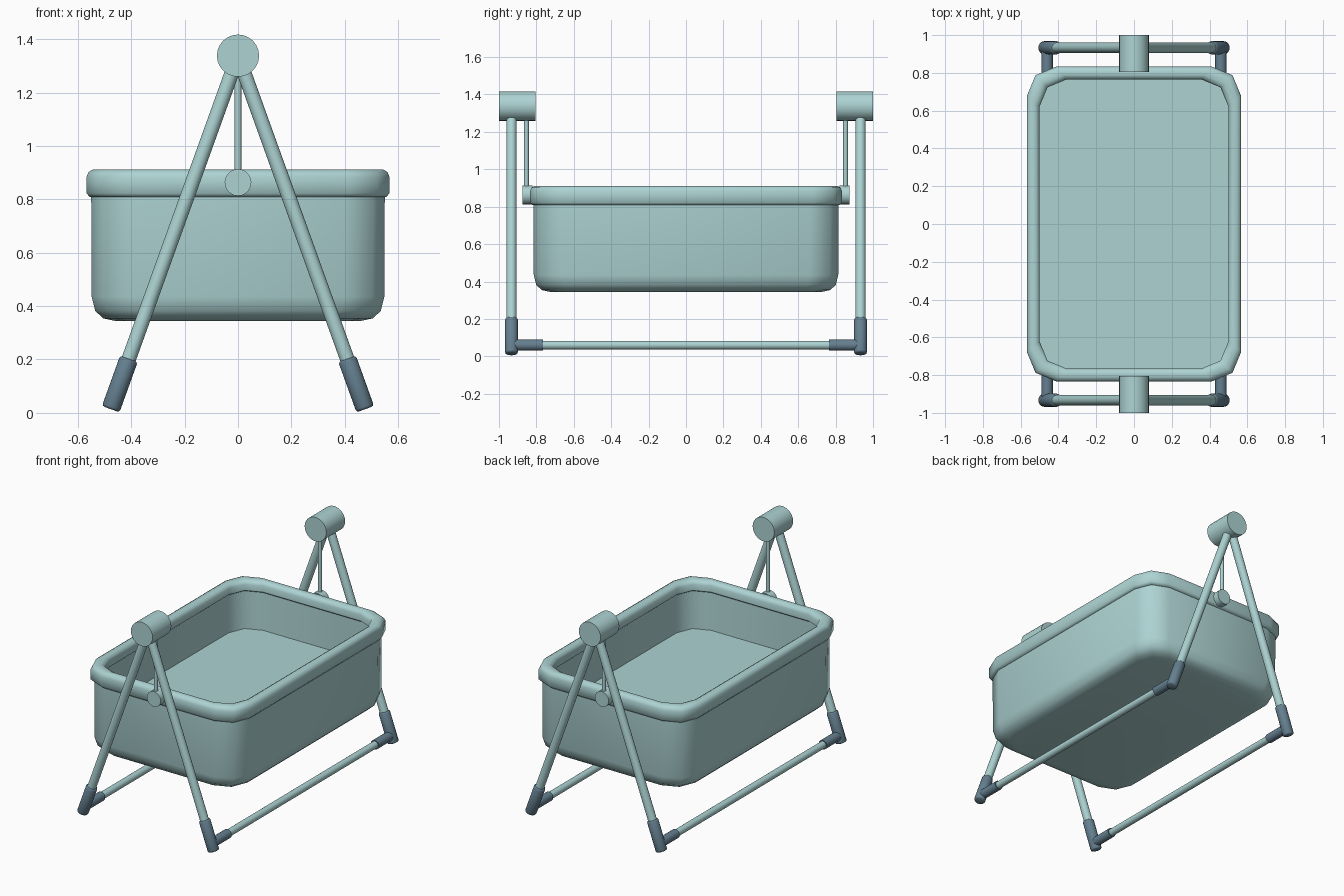
import bpy, bmesh, math
from mathutils import Vector

cube = bpy.data.objects.get("Cube")
if cube:
    bpy.data.objects.remove(cube, do_unlink=True)


def material(name, rgb):
    m = bpy.data.materials.new(name)
    m.use_nodes = True
    m.diffuse_color = (*rgb, 1)
    m.node_tree.nodes["Principled BSDF"].inputs["Base Color"].default_value = (*rgb, 1)
    return m


teal = material("pale teal", (0.42, 0.65, 0.65))
slate = material("slate blue", (0.13, 0.215, 0.28))


def finish(bm, name, mat, angle):
    bmesh.ops.recalc_face_normals(bm, faces=bm.faces)
    me = bpy.data.meshes.new(name)
    bm.to_mesh(me)
    bm.free()
    me.materials.append(mat)
    ob = bpy.data.objects.new(name, me)
    bpy.context.collection.objects.link(ob)
    bpy.ops.object.select_all(action='DESELECT')
    ob.select_set(True)
    bpy.context.view_layer.objects.active = ob
    bpy.ops.object.shade_smooth_by_angle(angle=math.radians(angle))
    return ob


def tube(name, a, b, r, mat, bevel=0.0, sides=24):
    """Capped cylinder between two points, with optional rounded ends."""
    a, b = Vector(a), Vector(b)
    bm = bmesh.new()
    bmesh.ops.create_cone(bm, cap_ends=True, segments=sides, radius1=r, radius2=r,
                          depth=(b - a).length)
    if bevel:
        caps = [f for f in bm.faces if len(f.verts) > 4]
        edges = list({e for f in caps for e in f.edges})
        bmesh.ops.bevel(bm, geom=edges, offset=bevel, segments=2, profile=0.5,
                        affect='EDGES')
    rot = (b - a).to_track_quat('Z', 'Y').to_matrix()
    bmesh.ops.transform(bm, matrix=rot.to_4x4(), verts=bm.verts)
    bmesh.ops.translate(bm, vec=(a + b) / 2, verts=bm.verts)
    return finish(bm, name, mat, 50)


def ring(bm, inset, z):
    """Rounded rectangle, three points to each corner."""
    hx, hy, r = 0.567 - inset, 0.833 - inset, 0.155 - inset * 0.15
    verts = []
    for k in range(4):
        sx, sy = ((1, 1), (-1, 1), (-1, -1), (1, -1))[k]
        for j in range(3):
            t = math.radians(90 * k + 45 * j)
            verts.append(bm.verts.new((sx * (hx - r) + r * math.cos(t),
                                       sy * (hy - r) + r * math.sin(t), z)))
    return verts


def loft(name, profile, closed, mat):
    bm = bmesh.new()
    rings = [ring(bm, i, z) for i, z in profile]
    pairs = list(zip(rings, rings[1:]))
    if closed:
        pairs.append((rings[-1], rings[0]))
    else:
        bm.faces.new(rings[0])
        bm.faces.new(rings[-1])
    for p, q in pairs:
        n = len(p)
        for i in range(n):
            bm.faces.new((p[i], p[(i + 1) % n], q[(i + 1) % n], q[i]))
    return finish(bm, name, mat, 50)


# Basket shell: rounded base, outer wall, inner wall, floor
loft("basket", [(0.105, 0.345), (0.062, 0.354), (0.032, 0.382), (0.019, 0.435),
                (0.017, 0.86), (0.055, 0.86), (0.06, 0.59)], False, teal)

# Padded rim around the top
loft("basket_rim", [(0.012, 0.808), (0.0, 0.822), (0.0, 0.885), (0.007, 0.902),
                    (0.022, 0.911), (0.045, 0.911), (0.060, 0.902), (0.067, 0.885),
                    (0.067, 0.845), (0.055, 0.835), (0.03, 0.808)], True, teal)

# Swing stand, one A-frame at each end
PIVOT_Z, SLOPE, LEG_Y, BAR_Z = 1.338, 0.36, 0.933, 0.06


def leg_point(side, end, z):
    return (side * SLOPE * (PIVOT_Z - z), end * LEG_Y, z)


for end, tag in ((-1, "front"), (1, "back")):
    tube(tag + "_pivot", (0, end * 0.805, PIVOT_Z), (0, end, PIVOT_Z), 0.079, teal)
    tube(tag + "_hanger_rod", (0, end * 0.853, 0.865), (0, end * 0.853, PIVOT_Z),
         0.0125, teal, sides=16)
    tube(tag + "_hanger_hub", (0, end * 0.82, 0.863), (0, end * 0.875, 0.863), 0.05, teal)
    for side, lr in ((1, "left"), (-1, "right")):
        name = f"{tag}_{lr}_"
        tube(name + "leg", leg_point(side, end, 0.1), leg_point(side, end, PIVOT_Z),
             0.027, teal)
        tube(name + "foot_sleeve", leg_point(side, end, 0.014),
             leg_point(side, end, 0.203), 0.035, slate, bevel=0.01)
        x, y, z = leg_point(side, end, BAR_Z)
        tube(name + "bar_sleeve", (x, y, z), (x, end * 0.765, z), 0.03, slate)

# Base bars joining the two frames
for side, lr in ((1, "left"), (-1, "right")):
    tube(lr + "_base_bar", leg_point(side, -1, BAR_Z), leg_point(side, 1, BAR_Z),
         0.023, teal)
